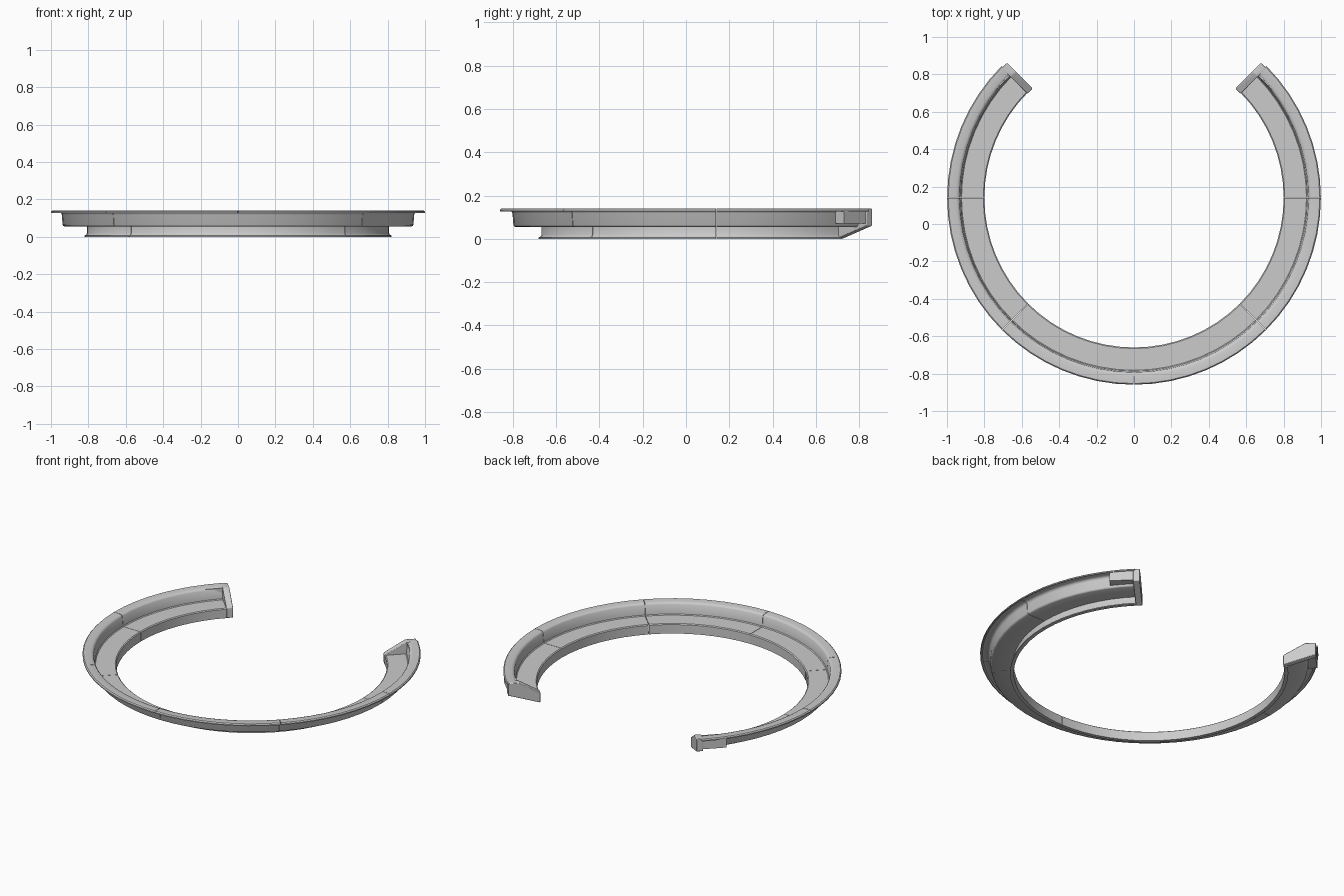
import bpy, bmesh
from math import radians, sin, cos
from mathutils import Vector

if "Cube" in bpy.data.objects:
    bpy.data.objects.remove(bpy.data.objects["Cube"])

CY = 0.14          # ring centre on y
STEPS = 8          # facets per 45 degree section

# Stepped sheet cross-section (radius, z): flange, riser, floor, wall, rolled lip
PROFILE = [
    (0.800, 0.000), (0.822, 0.000), (0.822, 0.006), (0.812, 0.011),
    (0.808, 0.018), (0.808, 0.055), (0.928, 0.055), (0.934, 0.058),
    (0.938, 0.064), (0.942, 0.118), (0.947, 0.127), (0.956, 0.132),
    (0.986, 0.132), (0.993, 0.127), (0.999, 0.127), (0.999, 0.134),
    (0.993, 0.140), (0.950, 0.140), (0.939, 0.136), (0.933, 0.128),
    (0.927, 0.068), (0.922, 0.063), (0.806, 0.063), (0.800, 0.058),
]


def polar(r, z, a, t=0.0):
    """Point at radius r and angle a, shifted t along the tangent."""
    return Vector((r * cos(a) - t * sin(a), CY + r * sin(a) + t * cos(a), z))


def loft(name, loops, bevel=0.0):
    """Skin a row of closed loops and cap both ends."""
    bm = bmesh.new()
    rows = [[bm.verts.new(p) for p in loop] for loop in loops]
    n = len(rows[0])
    for a, b in zip(rows, rows[1:]):
        for i in range(n):
            j = (i + 1) % n
            bm.faces.new((a[i], a[j], b[j], b[i]))
    bm.faces.new(rows[0])
    bm.faces.new(rows[-1])
    bmesh.ops.recalc_face_normals(bm, faces=bm.faces)
    mesh = bpy.data.meshes.new(name)
    bm.to_mesh(mesh)
    bm.free()
    ob = bpy.data.objects.new(name, mesh)
    bpy.context.collection.objects.link(ob)
    bpy.ops.object.select_all(action='DESELECT')
    bpy.context.view_layer.objects.active = ob
    ob.select_set(True)
    if bevel:
        m = ob.modifiers.new("soft_edges", 'BEVEL')
        m.width = bevel
        m.segments = 2
    bpy.ops.object.shade_smooth_by_angle(angle=radians(35))
    return ob


# Six ring sections with a hairline joint between them
GAP = 0.08
for k in range(6):
    start, end = -225 + 45 * k + GAP, -180 + 45 * k - GAP
    angles = [radians(start + (end - start) * i / STEPS) for i in range(STEPS + 1)]
    loft(f"ring_section_{k + 1}", [[polar(r, z, a) for r, z in PROFILE] for a in angles])

# Sloped end caps and the blocks tucked under the lip beside them
CAP = [(0.797, 0.0), (0.99, 0.06), (0.99, 0.1405), (0.925, 0.1405), (0.797, 0.066)]
BLOCK = [(0.93, 0.07), (0.985, 0.07), (0.985, 0.136), (0.93, 0.136)]
for side, deg, s in (("right", 45, 1), ("left", 135, -1)):
    a = radians(deg)
    loft(f"end_cap_{side}",
         [[polar(r, z, a, s * t) for r, z in CAP] for t in (-0.01, 0.03)], 0.004)
    loft(f"end_block_{side}",
         [[polar(r, z, a, s * t) for r, z in BLOCK] for t in (-0.15, -0.005)])
